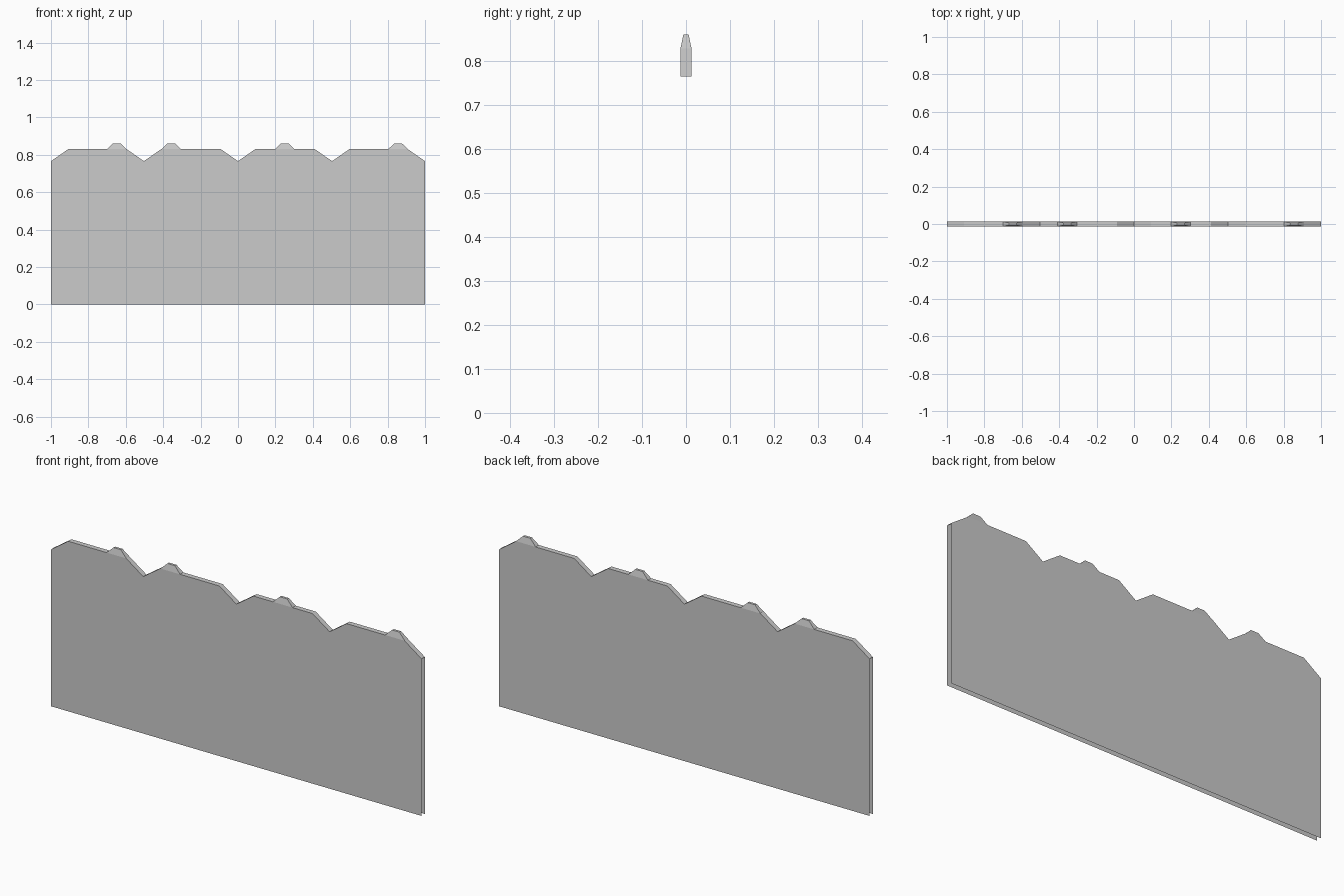
import bpy, bmesh

if "Cube" in bpy.data.objects:
    bpy.data.objects.remove(bpy.data.objects["Cube"])

HALF = 0.0125                     # half thickness of the wall
LOW, HIGH, PEAK = 0.766, 0.83, 0.861
NOTCHES = [-1.0, -0.503, 0.0, 0.503, 1.0]
BUMPS = [-0.648, -0.357, 0.25, 0.856]
BW, TW, TD = 0.053, 0.02, 0.006   # bump base half width, top half width, top half depth


def make_object(name, bm):
    bmesh.ops.remove_doubles(bm, verts=bm.verts, dist=1e-5)
    mesh = bpy.data.meshes.new(name)
    bm.to_mesh(mesh)
    bm.free()
    obj = bpy.data.objects.new(name, mesh)
    bpy.context.collection.objects.link(obj)
    return obj


def face(bm, pts):
    bm.faces.new([bm.verts.new(p) for p in pts])


# Wall: front and back sheets joined along the notched top, open ends and base
outline = []
for a, b in zip(NOTCHES, NOTCHES[1:]):
    outline += [(a, LOW), (a + 0.092, HIGH), (b - 0.092, HIGH)]
outline.append((1.0, LOW))
sheet = outline + [(1.0, 0.0), (-1.0, 0.0)]

bm = bmesh.new()
face(bm, [(x, -HALF, z) for x, z in reversed(sheet)])
face(bm, [(x, HALF, z) for x, z in sheet])
for (x0, z0), (x1, z1) in zip(outline, outline[1:]):
    face(bm, [(x0, -HALF, z0), (x1, -HALF, z1), (x1, HALF, z1), (x0, HALF, z0)])
make_object("notched_wall", bm)

# Small tapered bumps on the top edge
for i, cx in enumerate(BUMPS):
    corners = [(-1, -1), (1, -1), (1, 1), (-1, 1)]
    base = [(cx + sx * BW, sy * HALF, HIGH) for sx, sy in corners]
    top = [(cx + sx * TW, sy * TD, PEAK) for sx, sy in corners]
    bm = bmesh.new()
    face(bm, top)
    for k in range(4):
        n = (k + 1) % 4
        face(bm, [base[k], base[n], top[n], top[k]])
    make_object(f"top_bump_{i + 1}", bm)
